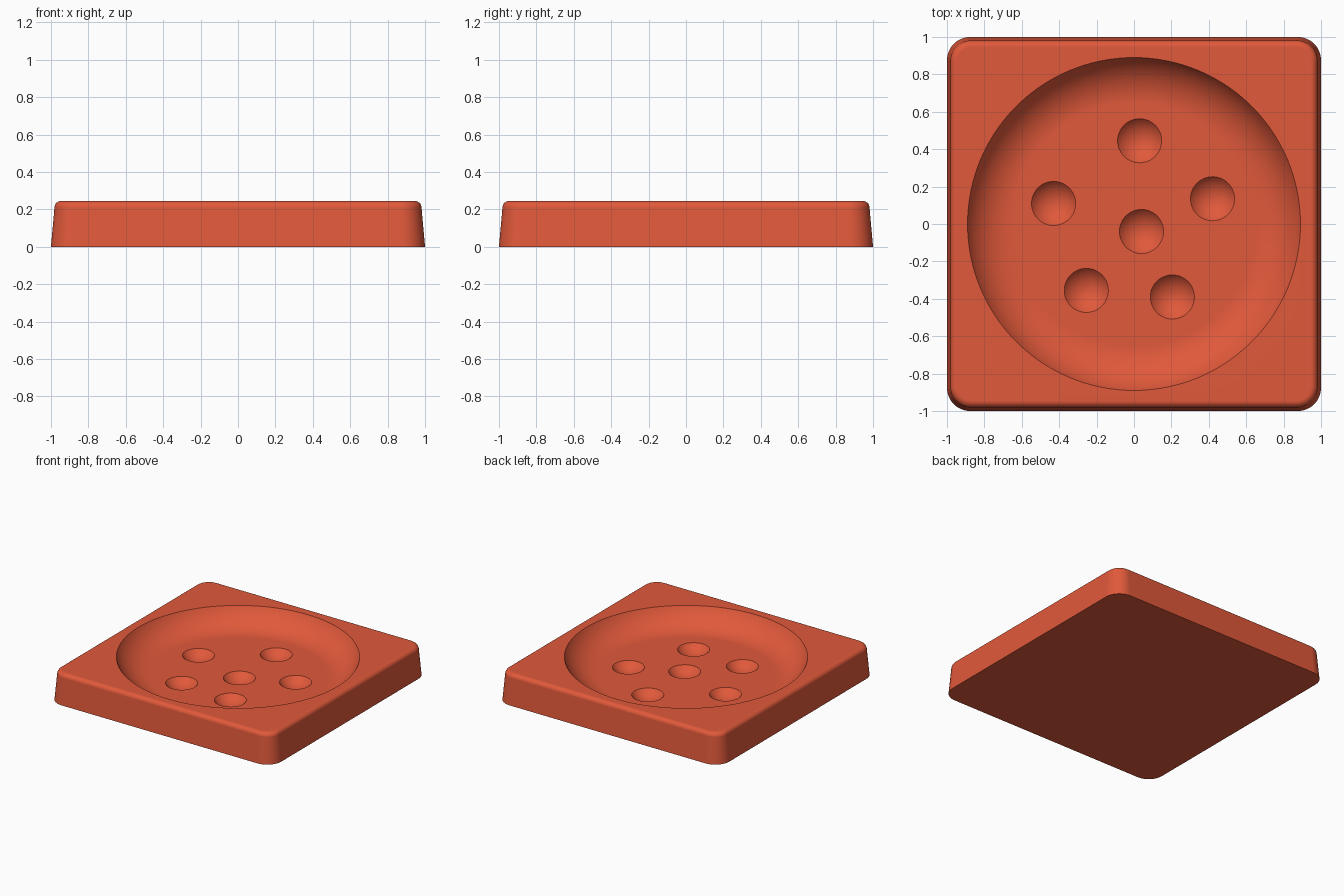
import bpy, bmesh
from math import sin, cos, pi, asin, radians, sqrt
from mathutils import Matrix

cube = bpy.data.objects.get("Cube")
if cube:
    bpy.data.objects.remove(cube, do_unlink=True)

HEIGHT = 0.245
FLOOR = 0.10
BOWL_R = 0.89
DIMPLE_R = 0.118
DIMPLE_DEPTH = 0.057

red = bpy.data.materials.new("warm red")
red.use_nodes = True
red.diffuse_color = (0.75, 0.1, 0.043, 1)
red.node_tree.nodes["Principled BSDF"].inputs["Base Color"].default_value = red.diffuse_color


def make_object(name, bm):
    bmesh.ops.recalc_face_normals(bm, faces=bm.faces)
    mesh = bpy.data.meshes.new(name)
    bm.to_mesh(mesh)
    bm.free()
    mesh.materials.append(red)
    obj = bpy.data.objects.new(name, mesh)
    bpy.context.collection.objects.link(obj)
    return obj


def loft(name, rings):
    """Closed solid through rings of equal point count."""
    bm = bmesh.new()
    loops = [[bm.verts.new(p) for p in ring] for ring in rings]
    n = len(loops[0])
    for a, b in zip(loops, loops[1:]):
        for i in range(n):
            j = (i + 1) % n
            bm.faces.new((a[i], a[j], b[j], b[i]))
    bm.faces.new(loops[0][::-1])
    bm.faces.new(loops[-1])
    return make_object(name, bm)


def rounded_square(half, radius, z, steps=12):
    pts = []
    for corner in range(4):
        mid = pi / 4 + corner * pi / 2
        sx, sy = (1 if cos(mid) > 0 else -1), (1 if sin(mid) > 0 else -1)
        for k in range(steps + 1):
            a = corner * pi / 2 + k / steps * pi / 2
            pts.append((sx * (half - radius) + radius * cos(a),
                        sy * (half - radius) + radius * sin(a), z))
    return pts


def circle(radius, z, n=128):
    return [(radius * cos(2 * pi * i / n), radius * sin(2 * pi * i / n), z) for i in range(n)]


def carve(target, cutter):
    mod = target.modifiers.new("carve", "BOOLEAN")
    mod.operation = "DIFFERENCE"
    mod.solver = "EXACT"
    mod.object = cutter
    bpy.context.view_layer.objects.active = target
    bpy.ops.object.modifier_apply(modifier=mod.name)
    bpy.data.objects.remove(cutter, do_unlink=True)


# Tapered square block with rounded corners and a softened top edge
fillet = 0.035
rings = [rounded_square(1.0, 0.125, 0)]
for k in range(9):
    a = radians(5 + 85 * k / 8)
    inset = 0.019 + fillet * (1 - cos(a))
    rings.append(rounded_square(1 - inset, 0.125 - inset * 0.8,
                                HEIGHT - fillet * (1 - sin(a))))
tray = loft("square_dish", rings)

# Round bowl: flat floor, wall sweeping up in an arc
depth, width = HEIGHT - FLOOR, 0.24
arc = (width ** 2 + depth ** 2) / (2 * depth)
rim_angle = asin(width / arc)
bowl = [circle(BOWL_R - width + arc * sin(rim_angle * k / 16),
               FLOOR + arc * (1 - cos(rim_angle * k / 16))) for k in range(20)]
carve(tray, loft("bowl_cutter", bowl))

# Six shallow dimples in the floor
ball_r = (DIMPLE_R ** 2 + DIMPLE_DEPTH ** 2) / (2 * DIMPLE_DEPTH)
dimples = [(0.03, 0.445), (-0.43, 0.11), (0.42, 0.135),
           (0.04, -0.04), (-0.255, -0.355), (0.205, -0.39)]
for x, y in dimples:
    bm = bmesh.new()
    bmesh.ops.create_uvsphere(
        bm, u_segments=48, v_segments=32, radius=ball_r,
        matrix=Matrix.Translation((x, y, FLOOR - DIMPLE_DEPTH + ball_r)))
    carve(tray, make_object("dimple_cutter", bm))

# Smooth shading with crisp rims
bpy.ops.object.select_all(action="DESELECT")
tray.select_set(True)
bpy.context.view_layer.objects.active = tray
bpy.ops.object.shade_smooth_by_angle(angle=radians(30))
flat = tray.modifiers.new("even shading", "WEIGHTED_NORMAL")
flat.keep_sharp = True
